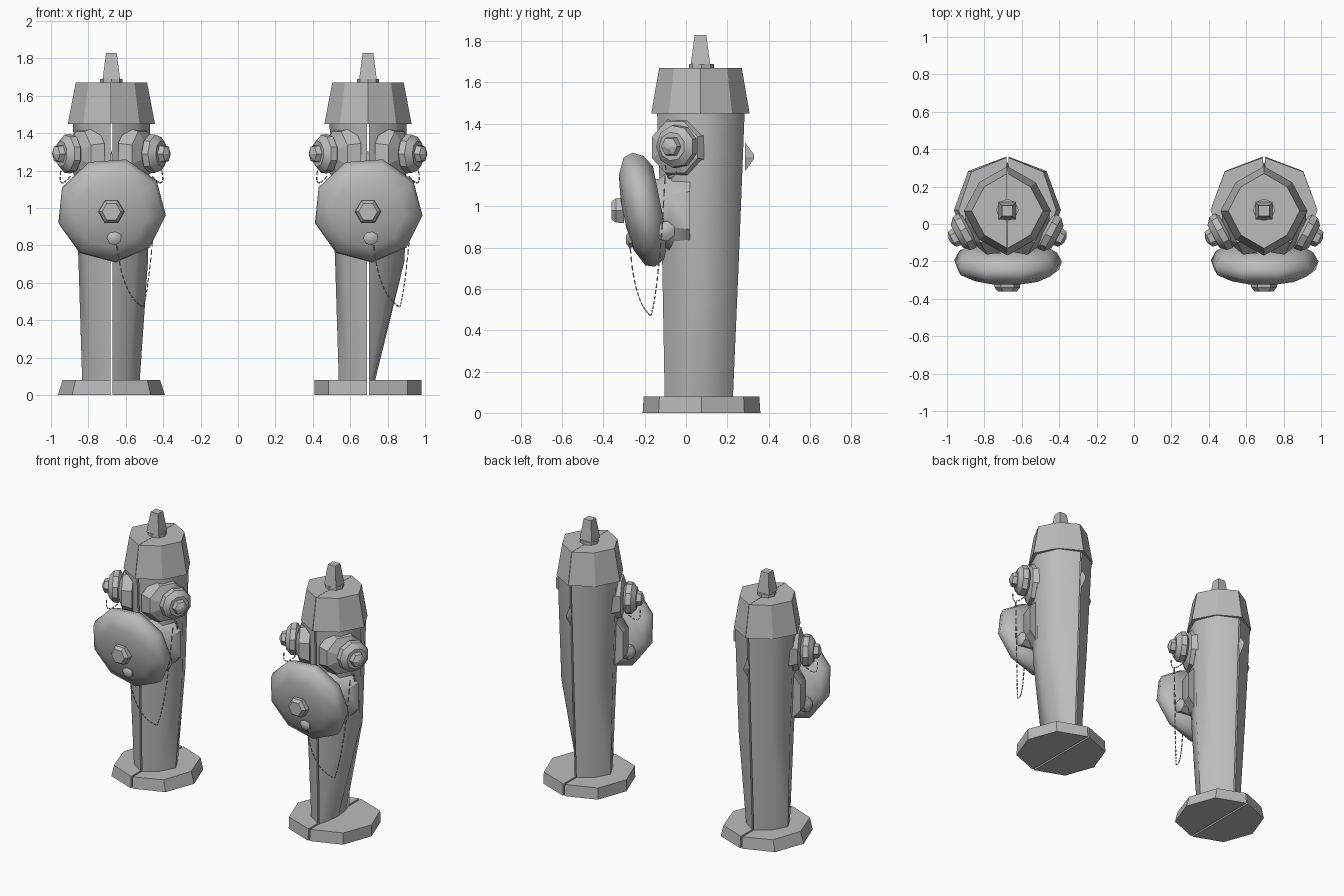
import bpy, bmesh, math
from mathutils import Vector

cube = bpy.data.objects.get("Cube")
if cube:
    bpy.data.objects.remove(cube)

grey = bpy.data.materials.new("cast_grey")
grey.use_nodes = True
grey.diffuse_color = (0.5, 0.5, 0.5, 1)
grey.node_tree.nodes["Principled BSDF"].inputs["Base Color"].default_value = (0.5, 0.5, 0.5, 1)

AXIS_Y = 0.075  # centre line of each hydrant in y


def finish(name, bm, smooth=0):
    bmesh.ops.recalc_face_normals(bm, faces=bm.faces)
    mesh = bpy.data.meshes.new(name)
    bm.to_mesh(mesh)
    bm.free()
    mesh.materials.append(grey)
    obj = bpy.data.objects.new(name, mesh)
    bpy.context.collection.objects.link(obj)
    if smooth:
        bpy.ops.object.select_all(action='DESELECT')
        obj.select_set(True)
        bpy.context.view_layer.objects.active = obj
        bpy.ops.object.shade_smooth_by_angle(angle=math.radians(smooth))


def loft(name, rings, smooth=0):
    """Skin a list of point rings and close both ends."""
    bm = bmesh.new()
    loops = [[bm.verts.new(p) for p in ring] for ring in rings]
    n = len(loops[0])
    for low, high in zip(loops, loops[1:]):
        for i in range(n):
            j = (i + 1) % n
            bm.faces.new((low[i], low[j], high[j], high[i]))
    bm.faces.new(loops[0])
    bm.faces.new(loops[-1])
    finish(name, bm, smooth)


def lathe(name, profile, sides, origin, direction, smooth=0, turn=0.0, stretch=1.0):
    """Turn (radius, distance) pairs about an axis leaving origin."""
    d = Vector(direction).normalized()
    u = Vector((1, 0, 0)) if abs(d.z) > 0.9 else d.cross(Vector((0, 0, 1))).normalized()
    v = d.cross(u)
    rings = []
    for r, dist in profile:
        ring = []
        for i in range(sides):
            a = turn + math.tau * i / sides
            ring.append(Vector(origin) + d * dist + u * (r * stretch * math.cos(a)) + v * (r * math.sin(a)))
        rings.append(ring)
    loft(name, rings, smooth)


def half_shell(name, cx, side, gap, levels, smooth=0):
    """Half of a split octagonal column.
    Levels hold (z, x radius, y radius, y centre, scale of the diagonal corners)."""
    rings = []
    for z, rx, ry, cy, pinch in levels:
        ring = []
        for i in range(5):
            a = math.pi * (i / 4 - 0.5)
            k = pinch if i % 2 else 1
            ring.append((cx + side * (gap + k * rx * math.cos(a)), cy + k * ry * math.sin(a), z))
        rings.append(ring)
    loft(name, rings, smooth)


def chain(name, points, dashes):
    """Thin dashed chain sagging along a quadratic path."""
    a, b, c = (Vector(p) for p in points)
    curve = bpy.data.curves.new(name, 'CURVE')
    curve.dimensions = '3D'
    curve.bevel_depth = 0.004
    curve.bevel_resolution = 0
    for k in range(dashes):
        spline = curve.splines.new('POLY')
        spline.points.add(1)
        for i in range(2):
            t = (k + 0.65 * i) / dashes
            p = a * (1 - t) ** 2 + b * 2 * t * (1 - t) + c * t * t
            spline.points[i].co = (*p, 1)
    curve.materials.append(grey)
    bpy.context.collection.objects.link(bpy.data.objects.new(name, curve))


def hydrant(cx, tag, foot_width, base_top):
    # Split base, barrel and bonnet
    for side, word in ((-1, "right"), (1, "left")):
        half_shell(f"base_{word}_{tag}", cx, side, 0.006,
                   [(0, 0.28, 0.285, AXIS_Y, 1.03), (0.08, base_top, 0.28, AXIS_Y, 1.03)], 30)
        foot = foot_width if side > 0 else 0.15
        knee = 0.19 if side > 0 else 0.17
        half_shell(f"barrel_{word}_{tag}", cx, side, 0.006,
                   [(0.07, foot, 0.165, 0.062, 0.88), (0.72, knee, 0.185, 0.07, 0.95),
                    (1.46, 0.2, 0.212, 0.072, 0.98)], 50)
        half_shell(f"bonnet_{word}_{tag}", cx, side, 0.001,
                   [(1.45, 0.232, 0.238, 0.07, 0.91), (1.67, 0.19, 0.2, 0.07, 0.91)])

    # Washer and square operating nut
    lathe(f"nut_washer_{tag}", [(0.06, 1.67), (0.06, 1.69)], 8, (cx, AXIS_Y, 0), (0, 0, 1))
    lathe(f"top_nut_{tag}", [(0.066, 1.69), (0.04, 1.83)], 4, (cx, AXIS_Y - 0.005, 0),
          (0, 0, 1), turn=math.pi / 4)

    # Side outlets, angled forwards
    for side, word in ((-1, "right"), (1, "left")):
        out = (side * 0.85, -0.45, 0)
        start = (cx, AXIS_Y, 1.29)
        lathe(f"outlet_flange_{word}_{tag}", [(0.16, 0.12), (0.135, 0.19), (0.07, 0.215)],
              8, (cx, AXIS_Y - 0.04, 1.285), out, turn=math.pi / 8)
        lathe(f"outlet_neck_{word}_{tag}", [(0.065, 0.18), (0.065, 0.25)], 8, start, out, 50)
        lathe(f"outlet_cap_{word}_{tag}",
              [(0.085, 0.225), (0.107, 0.24), (0.103, 0.275), (0.07, 0.305)], 9, start, out, 35)
        lathe(f"outlet_nut_{word}_{tag}", [(0.052, 0.3), (0.045, 0.335), (0.012, 0.35)], 6, start, out)
        x = cx + side * 0.27
        chain(f"outlet_chain_{word}_{tag}",
              [(x, -0.1, 1.2), (x + side * 0.02, -0.09, 1.08), (x - side * 0.06, -0.04, 1.18)], 6)

    # Large front outlet with tilted cap
    lathe(f"front_flange_{tag}", [(0.24, -0.02), (0.21, 0.08), (0.165, 0.13), (0.165, 0.2)],
          8, (cx, 0, 0.98), (0, -1, 0), 40, math.pi / 8)
    lathe(f"front_cap_{tag}",
          [(0.2, 0.125), (0.26, 0.16), (0.287, 0.21), (0.272, 0.255), (0.19, 0.295), (0.07, 0.31)],
          9, (cx, 0, 1.03), (0, -1, -0.2), 50, 0.25, 1.02)
    lathe(f"front_nut_{tag}", [(0.07, 0.3), (0.068, 0.34), (0.05, 0.36)], 6,
          (cx, 0, 0.98), (0, -1, 0))
    lathe(f"chain_lug_{tag}", [(0.04, 0.2), (0.04, 0.275), (0.02, 0.29)], 7,
          (cx + 0.015, 0, 0.84), (0, -1, 0), 50)
    for side, word in ((-1, "right"), (1, "left")):
        lathe(f"cap_lug_{word}_{tag}", [(0.05, 0.1), (0.05, 0.2), (0.02, 0.22)], 7,
              (cx, -0.1, 0.88), (side, 0, 0), 50)

    # Hanging chain in two runs
    low = (cx + 0.17, -0.17, 0.47)
    chain(f"front_chain_{tag}", [(cx + 0.03, -0.27, 0.8), (cx + 0.06, -0.25, 0.53), low], 12)
    chain(f"rear_chain_{tag}", [low, (cx + 0.21, -0.13, 0.6), (cx + 0.245, -0.1, 1.17)], 18)

    # Small rear hook on the seam
    lathe(f"rear_hook_{tag}", [(0.07, 0.285), (0.01, 0.33)], 4, (cx, 0, 1.24), (0, 1, 0), stretch=0.2)


hydrant(-0.677, "a", 0.145, 0.255)
hydrant(0.695, "b", 0.03, 0.28)
